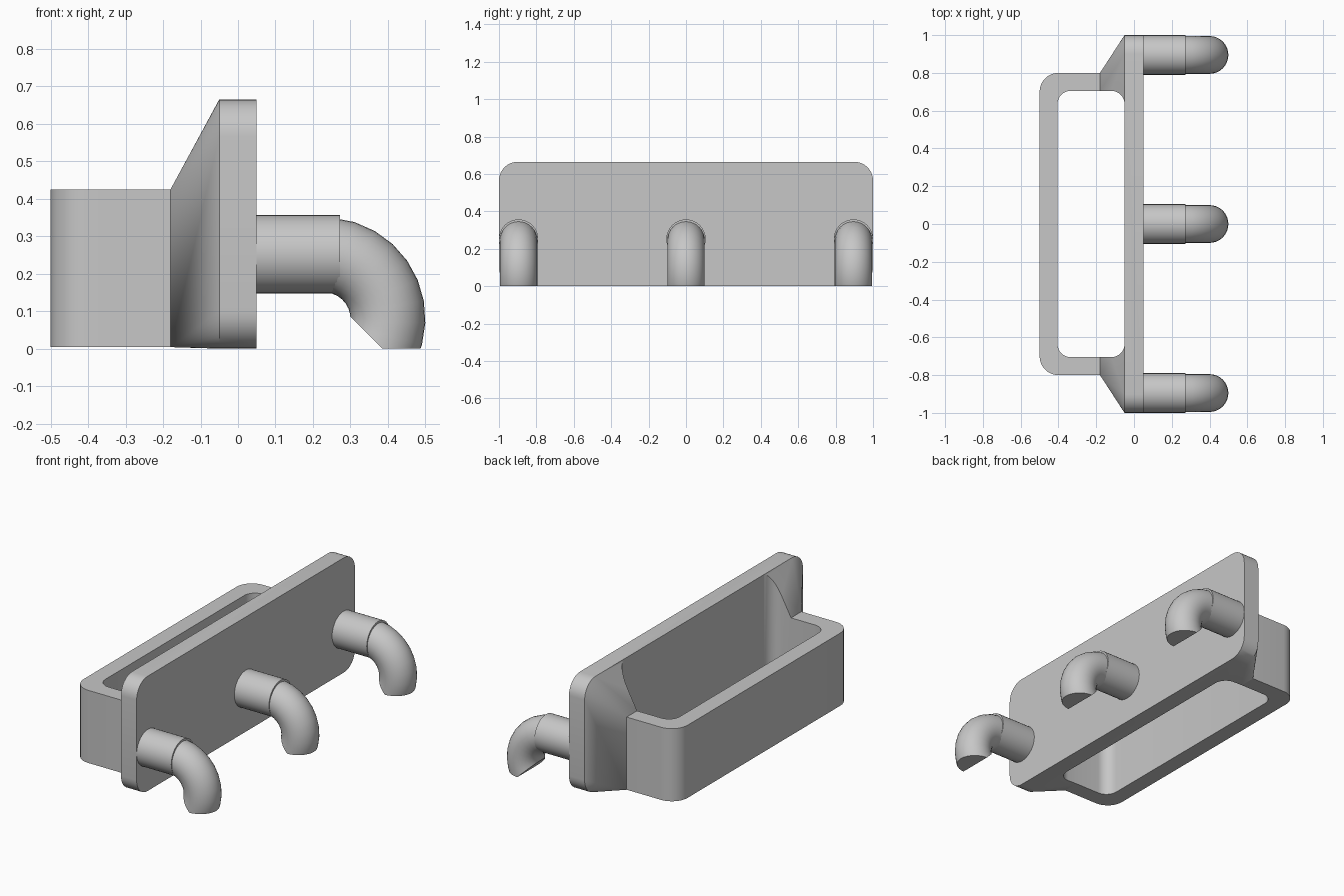
import bpy, bmesh
from math import sin, cos, pi, radians
from mathutils import Vector

cube = bpy.data.objects.get("Cube")
if cube:
    bpy.data.objects.remove(cube)

grey = bpy.data.materials.new("plain grey")
grey.use_nodes = True
grey.diffuse_color = (0.57, 0.57, 0.57, 1)
grey.node_tree.nodes["Principled BSDF"].inputs["Base Color"].default_value = grey.diffuse_color


def make_object(name, bm):
    bmesh.ops.recalc_face_normals(bm, faces=bm.faces[:])
    mesh = bpy.data.meshes.new(name)
    bm.to_mesh(mesh)
    bm.free()
    mesh.materials.append(grey)
    obj = bpy.data.objects.new(name, mesh)
    bpy.context.collection.objects.link(obj)
    return obj


def activate(obj):
    bpy.ops.object.select_all(action='DESELECT')
    obj.select_set(True)
    bpy.context.view_layer.objects.active = obj


def smooth(obj):
    activate(obj)
    bpy.ops.object.shade_smooth_by_angle(angle=radians(30))


def rounded_rect(u0, u1, v0, v1, r, rounded=(1, 1, 1, 1), steps=8):
    """Counter-clockwise outline; corners run from upper right round to lower right."""
    corners = ((u1, v1, -1, -1), (u0, v1, 1, -1), (u0, v0, 1, 1), (u1, v0, -1, 1))
    pts = []
    for i, (u, v, su, sv) in enumerate(corners):
        if not rounded[i]:
            pts.append((u, v))
            continue
        for k in range(steps + 1):
            a = (i + k / steps) * pi / 2
            pts.append((u + su * r + r * cos(a), v + sv * r + r * sin(a)))
    return pts


def prism(outline, z0, z1):
    """Upright prism from an XY outline."""
    bm = bmesh.new()
    face = bm.faces.new([bm.verts.new((x, y, z0)) for x, y in outline])
    ext = bmesh.ops.extrude_face_region(bm, geom=[face])
    moved = [g for g in ext["geom"] if isinstance(g, bmesh.types.BMVert)]
    bmesh.ops.translate(bm, verts=moved, vec=(0, 0, z1 - z0))
    return bm


def hull(points):
    bm = bmesh.new()
    for p in points:
        bm.verts.new(p)
    bmesh.ops.convex_hull(bm, input=bm.verts[:])
    bmesh.ops.dissolve_limit(bm, angle_limit=radians(0.5), verts=bm.verts[:], edges=bm.edges[:])
    return bm


def cut(obj, cutter):
    mod = obj.modifiers.new("opening", 'BOOLEAN')
    mod.operation, mod.solver, mod.object = 'DIFFERENCE', 'EXACT', cutter
    activate(obj)
    bpy.ops.object.modifier_apply(modifier=mod.name)


# Bin walls, rounded on the outer side only
bin_base, bin_top, joint_x = 0.004, 0.425, -0.18
outline = rounded_rect(-0.5, joint_x, -0.8, 0.8, 0.1, (0, 1, 1, 0))
bin_walls = make_object("bin_walls", prism(outline, bin_base, bin_top))

# Rounded back plate, tapering down to the bin section
plate = rounded_rect(-1, 1, 0, 0.665, 0.1)
points = [(x, y, z) for x in (-0.05, 0.05) for y, z in plate]
points += [(joint_x, y, z) for y in (-0.8, 0.8) for z in (bin_base, bin_top)]
back_plate = make_object("flared_back_plate", hull(points))

# Opening running right through the bin
hole = rounded_rect(-0.405, -0.05, -0.705, 0.705, 0.07)
cutter = make_object("opening_cutter", prism(hole, -0.2, 1))
cutter.hide_render = True
for part in (bin_walls, back_plate):
    cut(part, cutter)
    smooth(part)
bpy.data.objects.remove(cutter)


def tube(centres_and_axes, y, r, sides=32):
    """Closed tube through rings; each ring has a centre and an outward axis in XZ."""
    bm = bmesh.new()
    rings = []
    for centre, axis in centres_and_axes:
        ring = []
        for k in range(sides):
            a = 2 * pi * k / sides
            ring.append(bm.verts.new(centre + axis * r * cos(a) + Vector((0, y + r * sin(a), 0))))
        rings.append(ring)
    for a, b in zip(rings, rings[1:]):
        for k in range(sides):
            n = (k + 1) % sides
            bm.faces.new((a[k], a[n], b[n], b[k]))
    bm.faces.new(rings[0])
    bm.faces.new(rings[-1])
    return bm


def trim(bm, point, normal):
    """Remove what lies on the normal side and cap the cut."""
    geom = bm.verts[:] + bm.edges[:] + bm.faces[:]
    bmesh.ops.bisect_plane(bm, geom=geom, plane_co=point, plane_no=normal, clear_outer=True)
    rim = [e for e in bm.edges if e.is_boundary]
    bmesh.ops.holes_fill(bm, edges=rim, sides=0)


# Three pegs: straight shank plus a downward hook
up = Vector((0, 0, 1))
bend_centre = Vector((0.23, 0, 0.08))
for label, y in (("front", -0.895), ("middle", 0), ("back", 0.895)):
    shank = [(Vector((x, 0, 0.252)), up) for x in (0.04, 0.272)]
    smooth(make_object(label + "_peg_shank", tube(shank, y, 0.105)))

    bend = []
    for k in range(11):
        a = radians(85 - 12.5 * k)
        axis = Vector((cos(a), 0, sin(a)))
        bend.append((bend_centre + axis * 0.17, axis))
    bm = tube(bend, y, 0.1)
    trim(bm, (0.385, 0, 0), (-1, 0, -1))
    trim(bm, (0, 0, 0), (0, 0, -1))
    smooth(make_object(label + "_peg_hook", bm))
